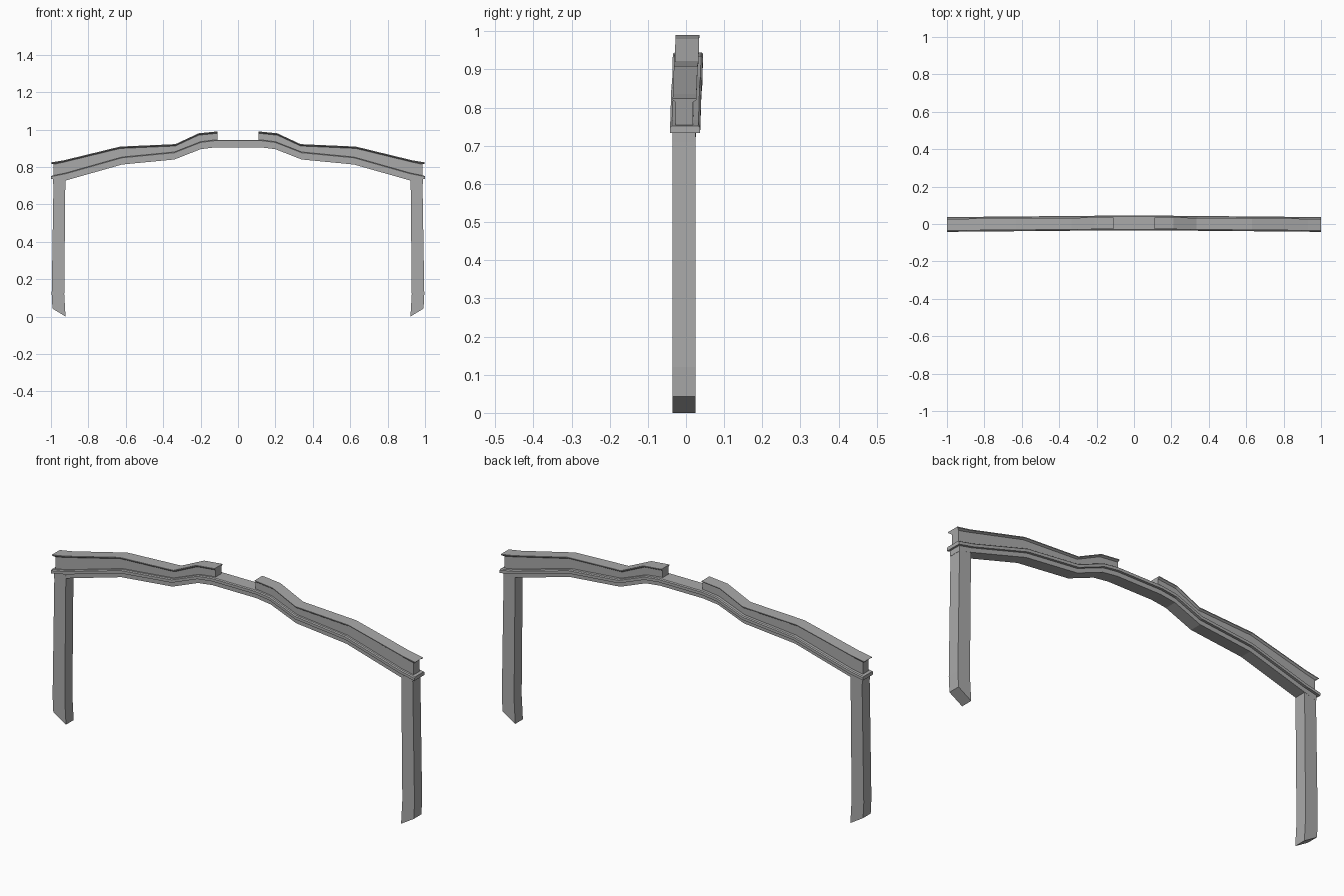
import bpy
import bmesh

cube = bpy.data.objects.get("Cube")
if cube:
    bpy.data.objects.remove(cube, do_unlink=True)

stone = bpy.data.materials.new("grey_stone")
stone.use_nodes = True
GREY = (0.4, 0.4, 0.4, 1)
stone.diffuse_color = GREY
stone.node_tree.nodes["Principled BSDF"].inputs["Base Color"].default_value = GREY


def bow(x):
    """Gentle backward curve of the arch towards its middle."""
    return 0.009 * (1 - abs(x))


def loft(name, sections, mirror=False):
    """Join equal rings of points into a closed solid."""
    bm = bmesh.new()
    rings = [[bm.verts.new(p) for p in ring] for ring in sections]
    n = len(rings[0])
    for a, b in zip(rings, rings[1:]):
        for i in range(n):
            j = (i + 1) % n
            bm.faces.new((a[i], a[j], b[j], b[i]))
    bm.faces.new(rings[0])
    bm.faces.new(rings[-1])
    bmesh.ops.recalc_face_normals(bm, faces=bm.faces)
    mesh = bpy.data.meshes.new(name)
    bm.to_mesh(mesh)
    bm.free()
    mesh.materials.append(stone)
    obj = bpy.data.objects.new(name, mesh)
    bpy.context.collection.objects.link(obj)
    if mirror:
        obj.modifiers.new("mirror", "MIRROR").use_clip = False
    return obj


def sweep(name, half, profile, both=True):
    """Sweep (y, height) points along (x, z) stations."""
    path = [(-x, z) for x, z in reversed(half)] + half if both else half
    return loft(name, [[(x, y + bow(x), z + h) for y, h in profile]
                       for x, z in path], mirror=not both)


# Lower edge of the arch, from the middle outwards
under = [(0.12, 0.905), (0.2, 0.895), (0.34, 0.84), (0.62, 0.813)]

# Plain lower band, flush with the legs
sweep("arch_band", under + [(0.92, 0.728), (0.988, 0.71)],
      [(-0.035, 0), (0.025, 0), (0.025, 0.03), (-0.035, 0.03)])

# Projecting moulding along the whole arch
sweep("arch_moulding", under + [(0.92, 0.728), (1.0, 0.712)],
      [(-0.042, 0.022), (0.037, 0.022), (0.037, 0.036),
       (0.032, 0.04), (-0.037, 0.04), (-0.042, 0.036)])

# Upper panel with a thin flared top edge, split by the central notch
crest = [(0.11, 0.944, 0.99), (0.21, 0.931, 0.98), (0.335, 0.88, 0.922),
         (0.63, 0.85, 0.909), (0.93, 0.764, 0.836), (0.986, 0.752, 0.824)]


def crest_ring(x, low, top, last):
    tip = 1.0 if last else x
    b = bow(x)
    return [(x, -0.027 + b, low - 0.01), (x, 0.018 + b, low - 0.01),
            (x, 0.018 + b, top - 0.01), (tip, 0.027 + b, top - 0.004),
            (tip, 0.027 + b, top), (tip, -0.035 + b, top),
            (tip, -0.035 + b, top - 0.004), (x, -0.027 + b, top - 0.01)]


loft("upper_panel", [crest_ring(*s, s is crest[-1]) for s in crest], mirror=True)

# Legs with slanted feet and a slight kink near the bottom
leg = [(0.922, 0.0, 0.992, 0.043), (0.929, 0.12, 0.996, 0.12),
       (0.923, 0.74, 0.986, 0.74)]
loft("leg", [[(xi, -0.035, zi), (xo, -0.035, zo), (xo, 0.025, zo), (xi, 0.025, zi)]
             for xi, zi, xo, zo in leg], mirror=True)
